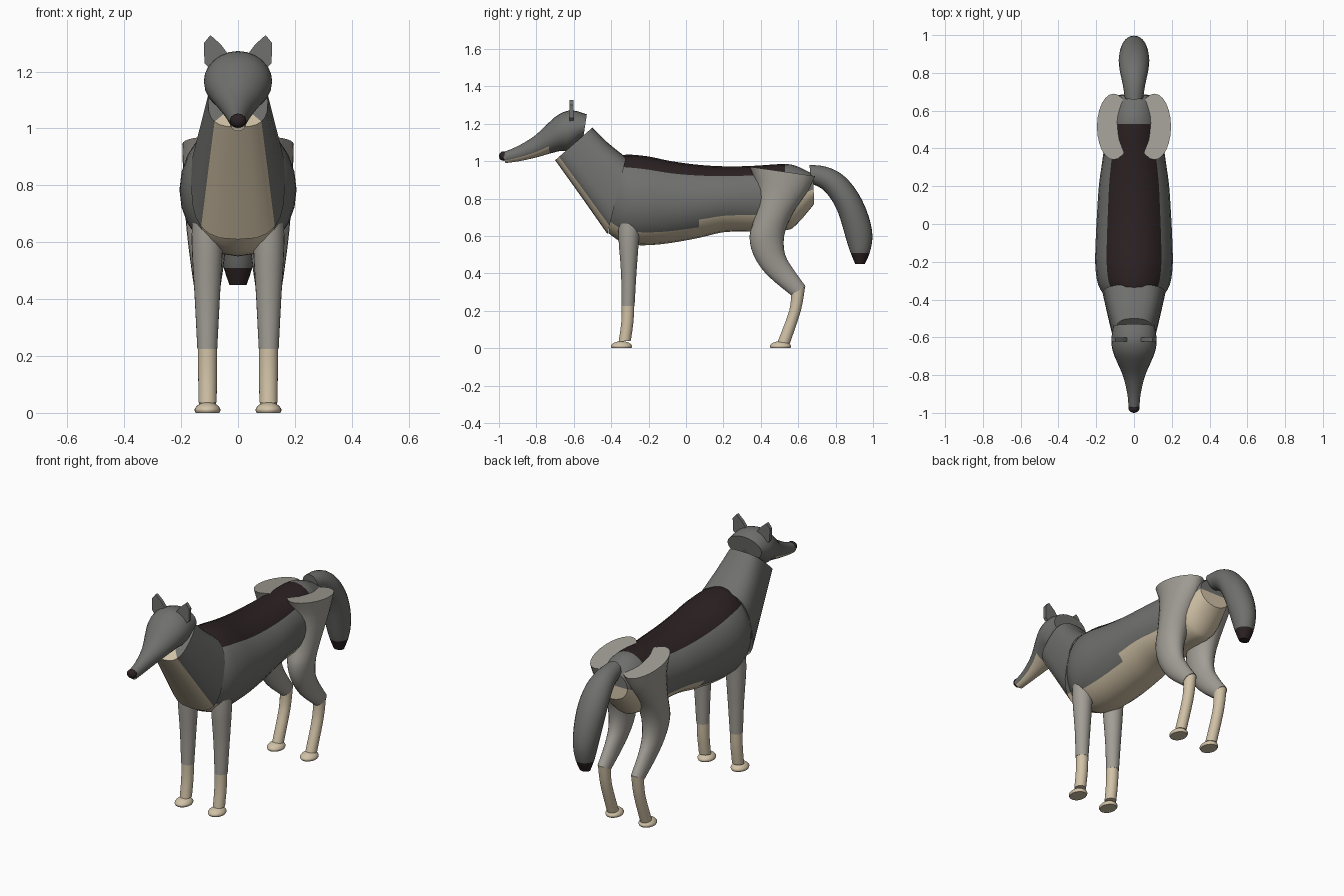
import bpy, bmesh, math
from mathutils import Vector

cube = bpy.data.objects.get("Cube")
if cube:
    bpy.data.objects.remove(cube, do_unlink=True)


def material(name, *rgb):
    mat = bpy.data.materials.new(name)
    mat.use_nodes = True
    mat.diffuse_color = (*rgb, 1)
    mat.node_tree.nodes["Principled BSDF"].inputs["Base Color"].default_value = (*rgb, 1)
    return mat


GREY, PALE, TAN, DARK = range(4)
MATERIALS = [
    material("fur grey", .16, .16, .155),
    material("leg pale grey", .36, .34, .305),
    material("underside tan", .64, .54, .385),
    material("saddle dark brown", .024, .015, .016),
]
SEGMENTS = 24


def finish(name, bm):
    """Turn a bmesh into a smooth-shaded object with the shared palette."""
    bmesh.ops.recalc_face_normals(bm, faces=bm.faces)
    mesh = bpy.data.meshes.new(name)
    bm.to_mesh(mesh)
    bm.free()
    for mat in MATERIALS:
        mesh.materials.append(mat)
    obj = bpy.data.objects.new(name, mesh)
    bpy.context.collection.objects.link(obj)
    bpy.ops.object.select_all(action='DESELECT')
    obj.select_set(True)
    bpy.context.view_layer.objects.active = obj
    bpy.ops.object.shade_smooth_by_angle(angle=math.radians(40))
    return obj


def smooth_rows(rows, steps=3):
    """Catmull-Rom interpolation between cross-sections."""
    rows = [Vector(r) for r in rows]
    out = []
    for k in range(len(rows) - 1):
        a, b = rows[max(k - 1, 0)], rows[k]
        c, d = rows[k + 1], rows[min(k + 2, len(rows) - 1)]
        for s in range(steps):
            t = s / steps
            out.append(b + (c - a) * (t / 2)
                       + (a * 2 - b * 5 + c * 4 - d) * (t * t / 2)
                       + (b * 3 - a - c * 3 + d) * (t ** 3 / 2))
    return out + [rows[-1]]


def loft(name, rows, rule, x=0, square=1):
    """Skin oval sections. A row is (y, z) of one edge, (y, z) of the
    opposite edge, and the half width. rule(angle, y) picks the colour, with
    the angle in degrees away from the first edge."""
    bm = bmesh.new()
    rings, centres = [], []

    def power(v):
        return math.copysign(abs(v) ** square, v)

    for y1, z1, y2, z2, w in smooth_rows(rows):
        first, last = Vector((x, y1, z1)), Vector((x, y2, z2))
        mid, half = (first + last) / 2, (first - last) / 2
        ring = []
        for i in range(SEGMENTS):
            t = math.tau * i / SEGMENTS
            side = Vector((w * power(math.sin(t)), 0, 0))
            ring.append(bm.verts.new(mid + half * power(math.cos(t)) + side))
        rings.append(ring)
        centres.append(mid)
    caps = [bm.verts.new(centres[0]), bm.verts.new(centres[-1])]
    for i in range(SEGMENTS):
        j = (i + 1) % SEGMENTS
        angle = (i + .5) * 360 / SEGMENTS
        angle = min(angle, 360 - angle)
        for k in range(len(rings) - 1):
            a, b = rings[k], rings[k + 1]
            face = bm.faces.new((a[i], a[j], b[j], b[i]))
            face.material_index = rule(angle, (centres[k].y + centres[k + 1].y) / 2)
        for cap, ring, mid in zip(caps, (rings[0], rings[-1]), (centres[0], centres[-1])):
            face = bm.faces.new((ring[i], ring[j], cap))
            face.material_index = rule(angle, mid.y)
    return finish(name, bm)


def plain(colour):
    return lambda angle, y: colour


# Torso with dark saddle and stepped tan belly
def torso_colour(angle, y):
    if angle < 45 and -.37 < y < .53:
        return DARK
    belly = 45 if y < .07 else 60 if y < .53 else 90
    return TAN if angle > 180 - belly else GREY


loft("torso", [
    (-.35, 1.03, -.415, .615, .155),
    (-.30, 1.035, -.34, .565, .19),
    (-.20, 1.025, -.24, .55, .205),
    (-.08, 1.0, -.10, .56, .203),
    (.07, .98, .07, .59, .195),
    (.22, .972, .20, .62, .185),
    (.36, .975, .35, .625, .165),
    (.53, .985, .53, .63, .14),
    (.60, .97, .59, .66, .125),
    (.68, .93, .685, .77, .10),
], torso_colour)

# Neck with tan throat
loft("neck", [
    (-.50, 1.18, -.70, 1.005, .105),
    (-.42, 1.1, -.56, .81, .135),
    (-.32, 1.02, -.42, .61, .165),
], lambda angle, y: TAN if angle > 135 else GREY, square=.7)

# Head, muzzle and tan jaw
loft("head", [
    (-.985, 1.045, -.965, .99, .028),
    (-.90, 1.08, -.89, 1.0, .036),
    (-.81, 1.135, -.80, 1.02, .058),
    (-.74, 1.2, -.73, 1.04, .088),
    (-.68, 1.25, -.67, 1.055, .112),
    (-.61, 1.272, -.62, 1.06, .12),
    (-.53, 1.25, -.55, 1.12, .11),
], lambda angle, y: TAN if angle > 120 and y < -.73 else GREY)

# Nose
nose = bmesh.new()
bmesh.ops.create_uvsphere(nose, u_segments=16, v_segments=10, radius=1)
for v in nose.verts:
    v.co = Vector((v.co.x * .029, v.co.y * .022 - .978, v.co.z * .025 + 1.027))
for f in nose.faces:
    f.material_index = DARK
finish("nose", nose)

# Tail with dark tip
loft("tail", [
    (.66, .98, .67, .88, .048),
    (.75, .97, .73, .85, .06),
    (.84, .925, .78, .79, .075),
    (.92, .83, .815, .72, .081),
    (.975, .71, .84, .64, .075),
    (.997, .6, .86, .57, .064),
    (.982, .51, .88, .51, .05),
    (.955, .45, .905, .45, .03),
], plain(GREY)).name = "tail"
tail = bpy.data.objects["tail"]
for p in tail.data.polygons:
    if p.center.z < .51:
        p.material_index = DARK

# Parts on each side
EAR = [(.03, 1.255), (.06, 1.295), (.097, 1.328), (.12, 1.3), (.118, 1.23), (.09, 1.2)]
for label, side in (("left", 1), ("right", -1)):
    ear = bmesh.new()
    front = [ear.verts.new((side * px, -.622, pz)) for px, pz in EAR]
    plate = ear.faces.new(front)
    back = bmesh.ops.extrude_face_region(ear, geom=[plate], use_keep_orig=True)
    for v in back["geom"]:
        if isinstance(v, bmesh.types.BMVert):
            v.co.y += .02
    finish(label + "_ear", ear)

    loft(label + "_front_upper_leg", [
        (-.36, .72, -.24, .72, .05),
        (-.362, .6, -.25, .6, .055),
        (-.347, .4, -.265, .4, .044),
        (-.345, .225, -.275, .225, .035),
    ], plain(PALE), x=side * .108)
    loft(label + "_front_lower_leg", [
        (-.344, .24, -.276, .24, .034),
        (-.346, .14, -.281, .14, .033),
        (-.36, .035, -.295, .04, .032),
    ], plain(TAN), x=side * .107)

    loft(label + "_hind_upper_leg", [
        (.34, .97, .69, .92, .088),
        (.378, .86, .645, .83, .085),
        (.365, .7, .565, .71, .078),
        (.34, .6, .525, .6, .068),
        (.36, .5, .53, .5, .055),
        (.43, .395, .575, .42, .042),
        (.56, .285, .64, .33, .034),
    ], plain(PALE), x=side * .108)
    loft(label + "_hind_lower_leg", [
        (.562, .295, .637, .33, .033),
        (.552, .2, .614, .2, .031),
        (.49, .035, .555, .025, .03),
    ], plain(TAN), x=side * .107)

    # Domed paws
    for place, y in (("front", -.345), ("hind", .505)):
        rows = [(y - r, z, y + r, z, r * .8)
                for r, z in ((.052, 0), (.057, .012), (.042, .028), (.018, .036))]
        loft(f"{label}_{place}_paw", rows, plain(TAN), x=side * .107)
